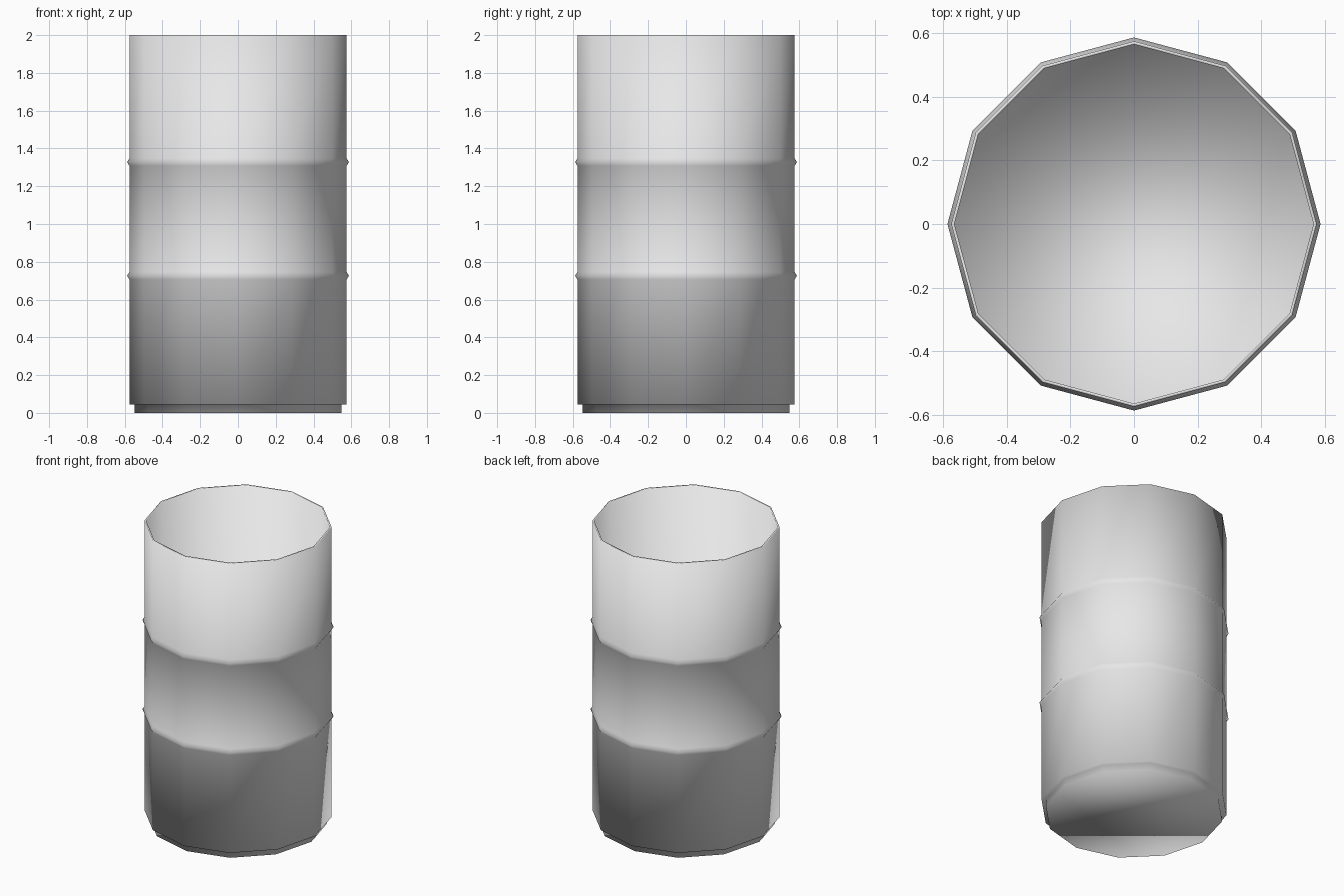
import bpy, bmesh
from math import cos, sin, tau

SIDES = 12
BODY, RIB, FOOT, INNER = 0.575, 0.587, 0.548, 0.565

cube = bpy.data.objects.get("Cube")
if cube:
    bpy.data.objects.remove(cube, do_unlink=True)

steel = bpy.data.materials.new("plain grey")
grey = (0.8, 0.8, 0.8, 1)
steel.diffuse_color = grey
steel.use_nodes = True
steel.node_tree.nodes["Principled BSDF"].inputs["Base Color"].default_value = grey


def rib(z):
    """Pointed hoop pressed out of the wall."""
    return [(BODY, z - 0.02), (RIB, z), (BODY, z + 0.02)]


def lathe(name, profile):
    """Turn a (radius, height) profile and close both ends with flat discs."""
    bm = bmesh.new()
    rings = [[bm.verts.new((r * cos(tau * i / SIDES), r * sin(tau * i / SIDES), z))
              for i in range(SIDES)] for r, z in profile]
    for low, high in zip(rings, rings[1:]):
        for i in range(SIDES):
            j = (i + 1) % SIDES
            bm.faces.new((low[i], low[j], high[j], high[i]))
    bm.faces.new(rings[0][::-1])
    bm.faces.new(rings[-1])
    for f in bm.faces:
        f.smooth = True
    mesh = bpy.data.meshes.new(name)
    bm.to_mesh(mesh)
    bm.free()
    mesh.materials.append(steel)
    obj = bpy.data.objects.new(name, mesh)
    bpy.context.collection.objects.link(obj)
    return obj


# Foot, ledge, outer wall with two ribs, rim, inner wall and floor
outside = [(FOOT, 0), (FOOT, 0.045), (BODY, 0.045)] + rib(0.726) + rib(1.328)
inside = [(BODY, 2), (INNER, 2), (INNER, 0.05)]
lathe("barrel", outside + inside)
